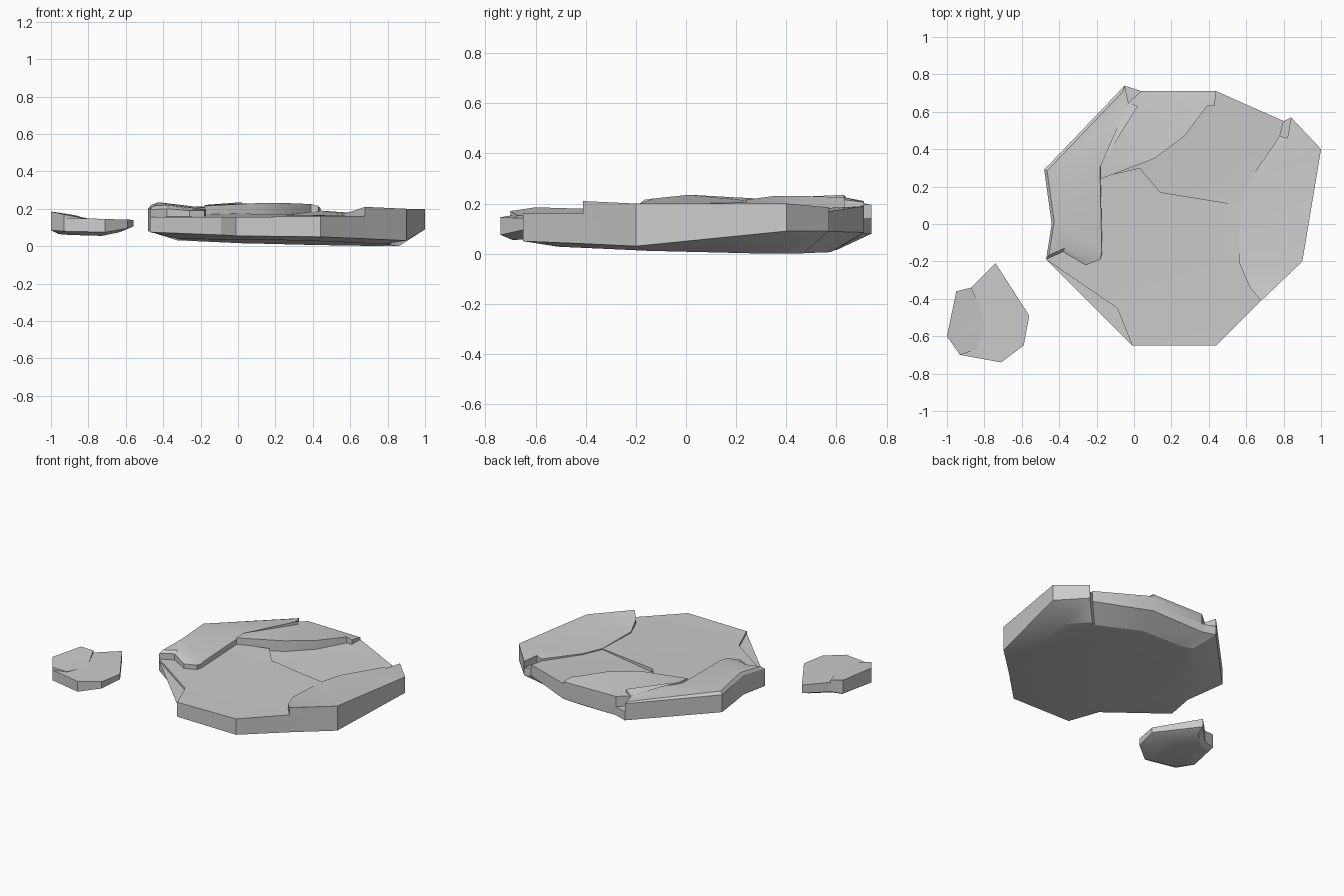
import bpy
import bmesh
import math

default_cube = bpy.data.objects.get("Cube")
if default_cube:
    bpy.data.objects.remove(default_cube, do_unlink=True)


def make_material(name, value):
    material = bpy.data.materials.new(name)
    material.use_nodes = True
    colour = (value, value, value, 1)
    material.diffuse_color = colour
    material.node_tree.nodes["Principled BSDF"].inputs["Base Color"].default_value = colour
    return material


stone_grey = make_material("stone grey", 0.6)


def loft(name, rings):
    """Join matching rings from bottom to top and close both ends."""
    bm = bmesh.new()
    loops = [[bm.verts.new(point) for point in ring] for ring in rings]
    count = len(rings[0])
    for lower, upper in zip(loops, loops[1:]):
        for i in range(count):
            j = (i + 1) % count
            bm.faces.new((lower[i], lower[j], upper[j], upper[i]))
    caps = [bm.faces.new(loops[0][::-1]), bm.faces.new(loops[-1])]
    bmesh.ops.triangulate(bm, faces=caps, ngon_method='BEAUTY')
    bmesh.ops.recalc_face_normals(bm, faces=bm.faces)
    mesh = bpy.data.meshes.new(name)
    bm.to_mesh(mesh)
    bm.free()
    mesh.materials.append(stone_grey)
    obj = bpy.data.objects.new(name, mesh)
    bpy.context.collection.objects.link(obj)
    bpy.ops.object.select_all(action='DESELECT')
    bpy.context.view_layer.objects.active = obj
    obj.select_set(True)
    bpy.ops.object.shade_smooth_by_angle(angle=math.radians(25))
    return obj


def level(ring, height):
    """Copy a ring at one height."""
    return [(x, y, height) for x, y, z in ring]


def shrink(ring, centre, factor, height):
    """Scale a ring toward a centre; height is a rule of x, y and old z."""
    result = []
    for x, y, z in ring:
        new_x = centre[0] + (x - centre[0]) * factor
        new_y = centre[1] + (y - centre[1]) * factor
        result.append((new_x, new_y, height(new_x, new_y, z)))
    return result


def plate(name, top, base):
    return loft(name, [level(top, base), top])


BED = 0.14

# Main slab: vertical rim over a gently tilted, tapering underside
rim = [(-.47, -.19, .075), (-.09, -.45, .06), (-.01, -.65, .055), (.44, -.65, .05),
       (.68, -.41, .04), (.9, -.2, .03), (1, .4, .09), (.84, .57, .09), (.8, .55, .09),
       (.44, .71, .085), (.04, .71, .08), (-.05, .74, .08), (-.48, .29, .08), (-.44, 0, .08)]
underside = shrink(rim, (.3, .05), .8,
                   lambda x, y, z: max(0, .028 - .025 * x - .02 * y))
loft("main_slab", [underside, rim, level(rim, BED)])

# Broad front layer
plate("front_layer", [
    (-.47, -.19, .155), (-.09, -.45, .155), (-.01, -.65, .155), (.44, -.65, .16),
    (.68, -.41, .16), (.57, .1, .165), (.14, .17, .17), (.03, .3, .175), (-.18, .25, .17),
], BED)

# Sunken layer between the raised ones, rising toward the back
plate("sunken_layer", [
    (-.18, .24, .17), (.03, .3, .15), (.14, .17, .145), (.57, .1, .16), (.62, .24, .165),
    (.78, .47, .165), (.8, .55, .165), (.44, .71, .19), (.04, .71, .18),
], BED)

# Raised layer along the left-hand rim of the model's own +x side
plate("side_layer", [
    (.68, -.41, .21), (.9, -.2, .2), (1, .4, .2), (.84, .57, .185), (.82, .46, .19),
    (.78, .47, .18), (.62, .24, .172), (.57, .1, .167), (.56, -.2, .172), (.62, -.34, .19),
], BED)

# Raised back layer
plate("back_layer", [
    (-.18, .24, .215), (.11, .35, .23), (.27, .47, .23), (.39, .63, .225), (.43, .63, .215),
    (.44, .71, .205), (.04, .71, .21), (-.03, .65, .21), (.02, .63, .235), (-.18, .31, .22),
], BED)

# Raised long layer with a sloped shoulder
shoulder = [
    (-.47, -.19, .195), (-.38, -.15, .2), (-.26, -.22, .19), (-.18, -.19, .19),
    (-.17, -.15, .19), (-.18, .31, .2), (.02, .63, .21), (-.03, .65, .2), (-.05, .74, .195),
    (-.48, .29, .2), (-.44, 0, .215)]
crest = shrink(shoulder, (-.22, .2), .94,
               lambda x, y, z: z + (.02 if x < -.3 else .006))
loft("long_layer", [level(shoulder, BED), shoulder, crest])

# Small loose stone
small_rim = [(-1, -.6, .085), (-.93, -.7, .08), (-.71, -.74, .075), (-.59, -.65, .095),
             (-.56, -.49, .105), (-.74, -.21, .09), (-.87, -.34, .085), (-.95, -.36, .085)]
small_underside = shrink(small_rim, (-.8, -.5), .8, lambda x, y, z: z - .02)
small_top = [(x, y, .145 - .03 * (x + .7)) for x, y, z in small_rim]
loft("small_stone", [small_underside, small_rim, small_top])

# Chipped raised layer of the small stone
plate("small_stone_layer", [
    (-1, -.6, .185), (-.93, -.7, .17), (-.84, -.67, .152), (-.8, -.56, .148),
    (-.82, -.45, .15), (-.87, -.34, .165), (-.95, -.36, .178),
], BED)
